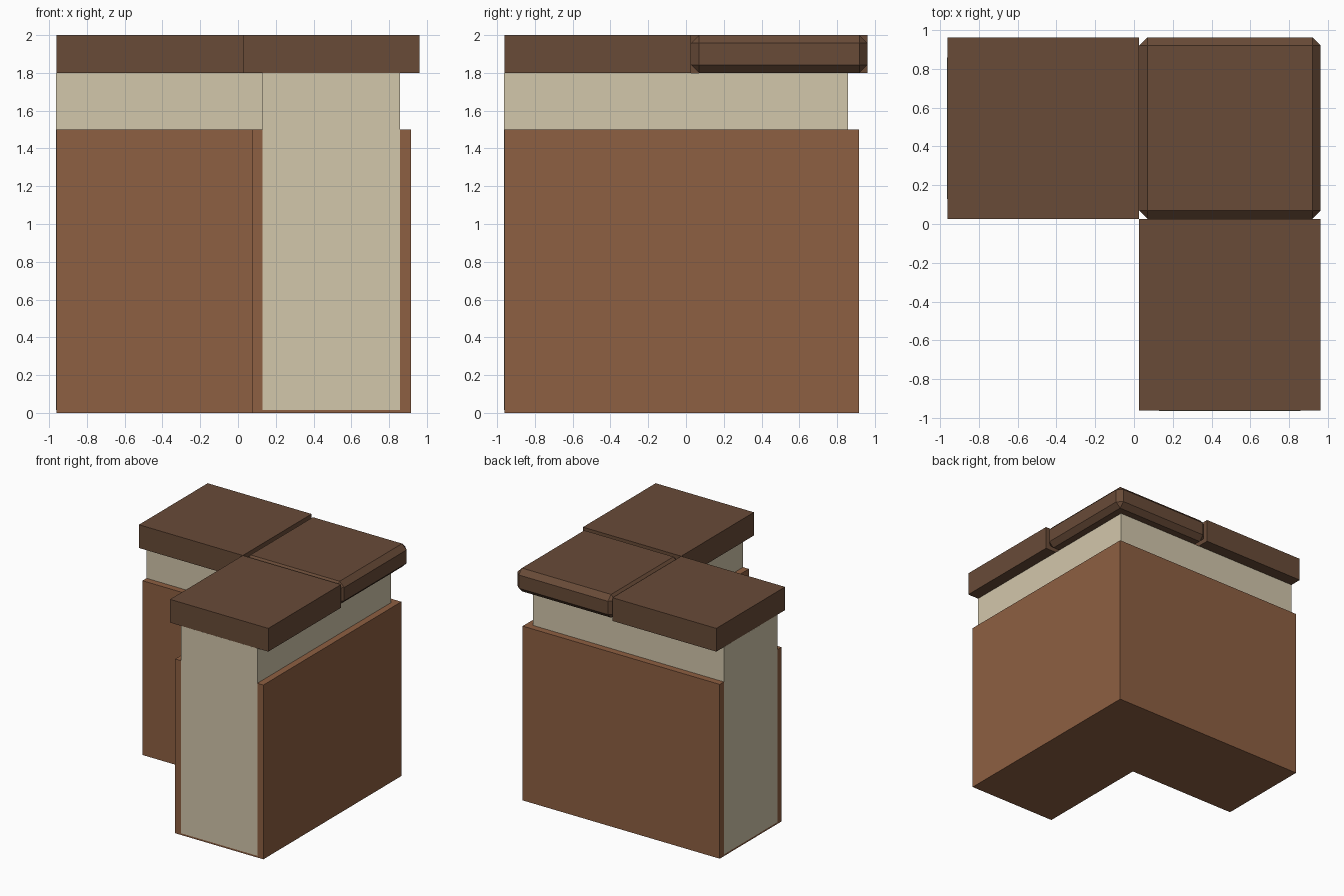
import bpy, bmesh

if "Cube" in bpy.data.objects:
    bpy.data.objects.remove(bpy.data.objects["Cube"])


def material(name, rgb):
    m = bpy.data.materials.new(name)
    m.diffuse_color = (*rgb, 1)
    m.use_nodes = True
    m.node_tree.nodes["Principled BSDF"].inputs["Base Color"].default_value = m.diffuse_color
    return m


def prism(name, outline, z0, z1, mat):
    """Extrude a flat outline from z0 to z1."""
    bm = bmesh.new()
    base = bm.faces.new([bm.verts.new((x, y, z0)) for x, y in outline])
    ext = bmesh.ops.extrude_face_region(bm, geom=[base], use_keep_orig=True)
    top = [g for g in ext["geom"] if isinstance(g, bmesh.types.BMVert)]
    bmesh.ops.translate(bm, verts=top, vec=(0, 0, z1 - z0))
    bmesh.ops.recalc_face_normals(bm, faces=bm.faces)
    mesh = bpy.data.meshes.new(name)
    bm.to_mesh(mesh)
    bm.free()
    mesh.materials.append(mat)
    ob = bpy.data.objects.new(name, mesh)
    bpy.context.collection.objects.link(ob)
    return ob


def corner(inner, outer, end):
    """L outline with legs running to -x and -y."""
    return [(end, inner), (inner, inner), (inner, end),
            (outer, end), (outer, outer), (end, outer)]


def rect(x0, x1, y0, y1):
    return [(x0, y0), (x1, y0), (x1, y1), (x0, y1)]


clay = material("clay", (0.27, 0.115, 0.054))
plaster = material("plaster", (0.65, 0.57, 0.41))
coping = material("coping", (0.14, 0.07, 0.039))

E, SEAM = 0.962, 0.027

# Wall: thick lower cladding around a taller plaster core
prism("lower_wall", corner(0.075, 0.915, -E), 0, 1.5, clay)
prism("wall_core", corner(0.13, 0.858, -E - 0.0005), 0.015, 1.8, plaster)

# Coping slabs on the two legs
prism("left_coping", rect(-E, SEAM, SEAM, E), 1.8, 2, coping)
prism("front_coping", rect(SEAM, E, -E, SEAM), 1.8, 2, coping)

# Chamfered corner slab
cap = prism("corner_coping", rect(SEAM, E, SEAM, E), 1.8, 2, coping)
bevel = cap.modifiers.new("chamfer", "BEVEL")
bevel.width = 0.043
bevel.segments = 1
bevel.limit_method = 'NONE'
